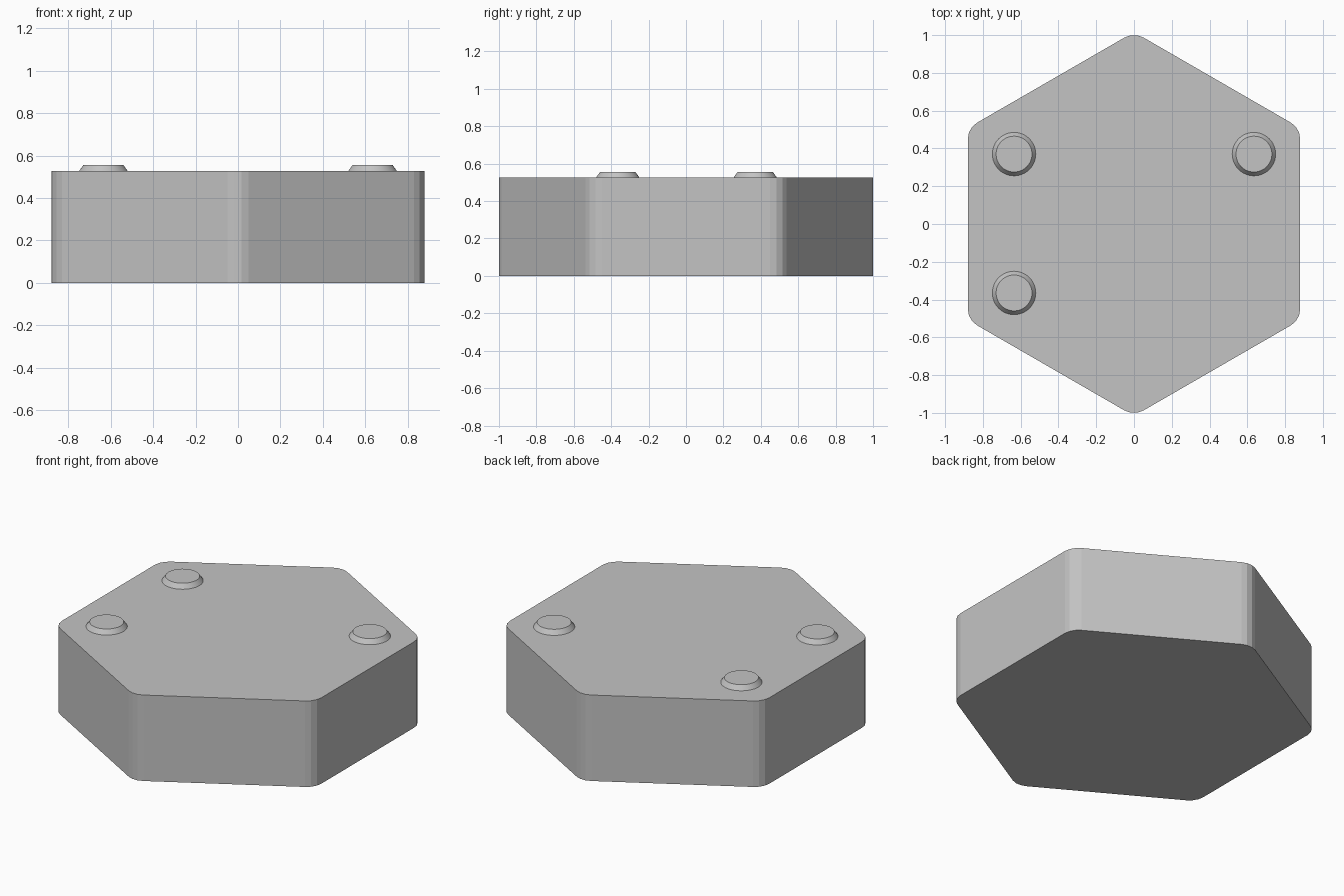
import bpy, bmesh, math

if "Cube" in bpy.data.objects:
    bpy.data.objects.remove(bpy.data.objects["Cube"])

grey = bpy.data.materials.new("plain grey")
grey.diffuse_color = (0.55, 0.55, 0.55, 1)
grey.use_nodes = True
grey.node_tree.nodes["Principled BSDF"].inputs["Base Color"].default_value = grey.diffuse_color


def frustum(name, bottom, top, z0, z1, location=(0, 0)):
    """Closed solid between two matching outlines."""
    bm = bmesh.new()
    lo = [bm.verts.new((x, y, z0)) for x, y in bottom]
    hi = [bm.verts.new((x, y, z1)) for x, y in top]
    n = len(lo)
    bm.faces.new(lo[::-1])
    bm.faces.new(hi)
    for i in range(n):
        j = (i + 1) % n
        bm.faces.new((lo[i], lo[j], hi[j], hi[i]))
    mesh = bpy.data.meshes.new(name)
    bm.to_mesh(mesh)
    bm.free()
    mesh.materials.append(grey)
    obj = bpy.data.objects.new(name, mesh)
    obj.location = (*location, 0)
    bpy.context.collection.objects.link(obj)
    return obj


def circle(radius, sides=48):
    return [(radius * math.cos(2 * math.pi * i / sides),
             radius * math.sin(2 * math.pi * i / sides)) for i in range(sides)]


def rounded_hexagon(apothem, r, segments=3):
    points = []
    centre = (apothem - r) / math.cos(math.pi / 6)
    for k in range(6):
        mid = math.radians(30 + 60 * k)
        for s in range(segments + 1):
            a = mid + math.radians(-30 + 60 * s / segments)
            points.append((centre * math.cos(mid) + r * math.cos(a),
                           centre * math.sin(mid) + r * math.sin(a)))
    return points


# Hexagonal block with faceted rounded corners
BODY_TOP = 0.527
outline = rounded_hexagon(0.88, 0.1)
frustum("hexagon_body", outline, outline, 0, BODY_TOP)

# Three tapered studs on the top face
for name, x, y in (("stud_back_left", -0.635, 0.37),
                   ("stud_back_right", 0.635, 0.37),
                   ("stud_front_left", -0.635, -0.365)):
    stud = frustum(name, circle(0.115), circle(0.095), BODY_TOP, 0.555, (x, y))
    for face in stud.data.polygons:
        face.use_smooth = len(face.vertices) == 4
    for edge in stud.data.edges:
        a, b = (stud.data.vertices[v].co.z for v in edge.vertices)
        edge.use_edge_sharp = abs(a - b) < 1e-6
